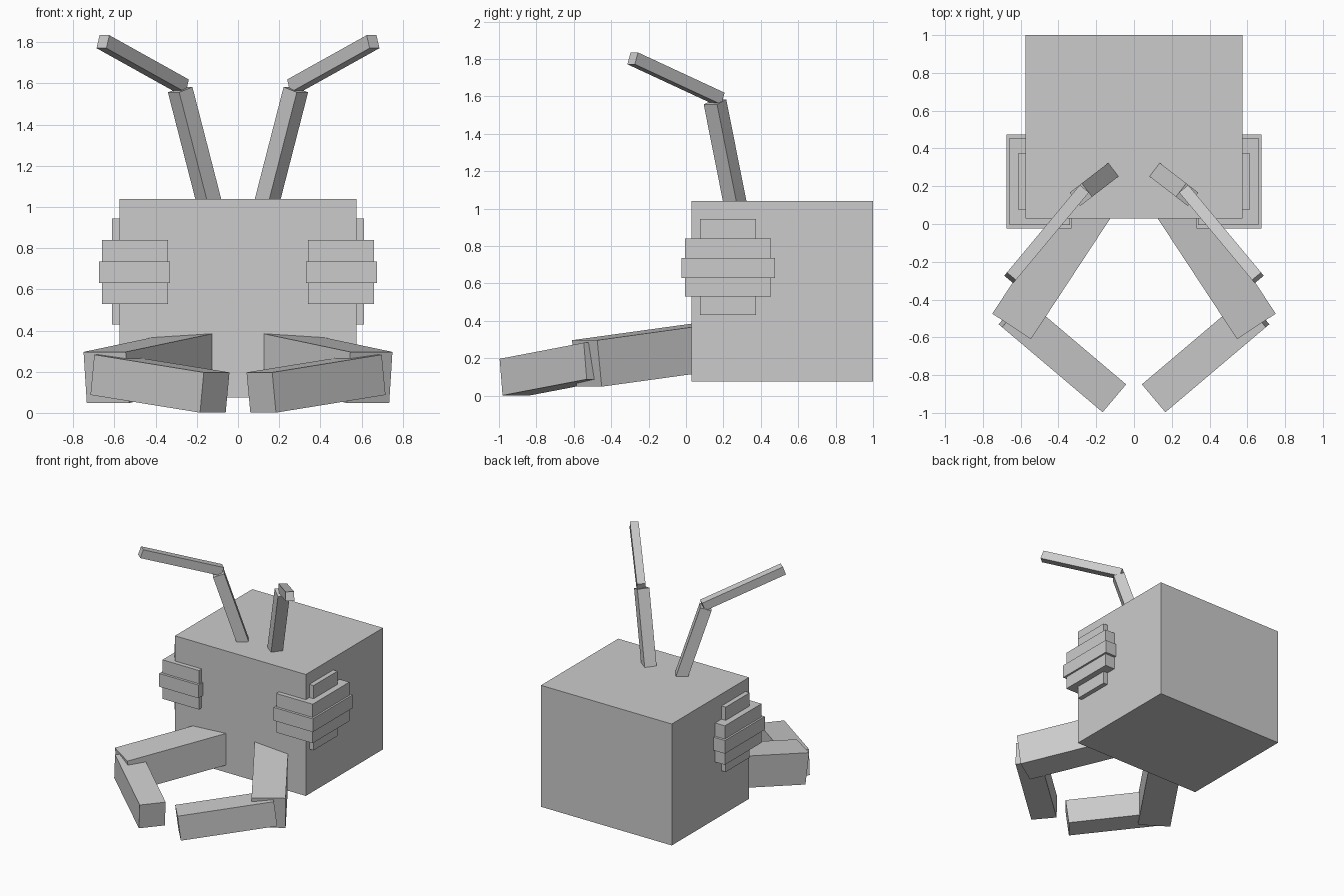
import bpy
import bmesh
from mathutils import Vector, Matrix

cube = bpy.data.objects.get("Cube")
if cube:
    bpy.data.objects.remove(cube, do_unlink=True)

GREY = (0.6, 0.6, 0.6, 1.0)
mat = bpy.data.materials.new("plain grey")
mat.use_nodes = True
mat.diffuse_color = GREY
mat.node_tree.nodes["Principled BSDF"].inputs["Base Color"].default_value = GREY


def add_box(name, matrix):
    """Unit cube shaped and placed by a matrix."""
    bm = bmesh.new()
    bmesh.ops.create_cube(bm, size=1.0, matrix=matrix)
    bmesh.ops.recalc_face_normals(bm, faces=bm.faces)
    mesh = bpy.data.meshes.new(name)
    bm.to_mesh(mesh)
    bm.free()
    mesh.materials.append(mat)
    obj = bpy.data.objects.new(name, mesh)
    bpy.context.collection.objects.link(obj)
    return obj


def block(name, low, high):
    """Upright box between two corners."""
    low, high = Vector(low), Vector(high)
    size = high - low
    return add_box(name, Matrix.Translation((low + high) / 2) @ Matrix.Diagonal((*size, 1)))


def limb(name, start, end, width, height):
    """Square-ended beam between two points, its width kept level."""
    start, end = Vector(start), Vector(end)
    along = (end - start).normalized()
    across = along.cross(Vector((0, 0, 1))).normalized()
    up = across.cross(along)
    turn = Matrix((across, along, up)).transposed().to_4x4()
    size = Matrix.Diagonal((width, (end - start).length, height, 1))
    return add_box(name, Matrix.Translation((start + end) / 2) @ turn @ size)


# Head
block("head", (-0.575, 0.03, 0.075), (0.575, 1.0, 1.04))

for side, s in (("left", 1), ("right", -1)):
    def pt(x, y, z):
        return (s * x, y, z)

    # Stepped eye wrapped round the front corner
    for part, x0, x1, y0, y1, z0, z1 in (
            ("tall", 0.40, 0.612, 0.075, 0.375, 0.43, 0.945),
            ("middle", 0.34, 0.66, -0.005, 0.455, 0.53, 0.84),
            ("wide", 0.33, 0.675, -0.025, 0.475, 0.63, 0.735)):
        xs = sorted((s * x0, s * x1))
        block(f"{side}_eye_{part}", (xs[0], y0, z0), (xs[1], y1, z1))

    # Antenna
    limb(f"{side}_antenna_lower", pt(0.119, 0.28, 0.94), pt(0.281, 0.155, 1.57), 0.09, 0.085)
    limb(f"{side}_antenna_upper", pt(0.27, 0.178, 1.588), pt(0.656, -0.285, 1.803), 0.062, 0.067)

    # Folded jaw arm
    limb(f"{side}_jaw_upper", pt(0.16, 0.2, 0.273), pt(0.64, -0.53, 0.172), 0.245, 0.25)
    limb(f"{side}_jaw_lower", pt(0.645, -0.465, 0.185), pt(0.113, -0.915, 0.099), 0.193, 0.197)
